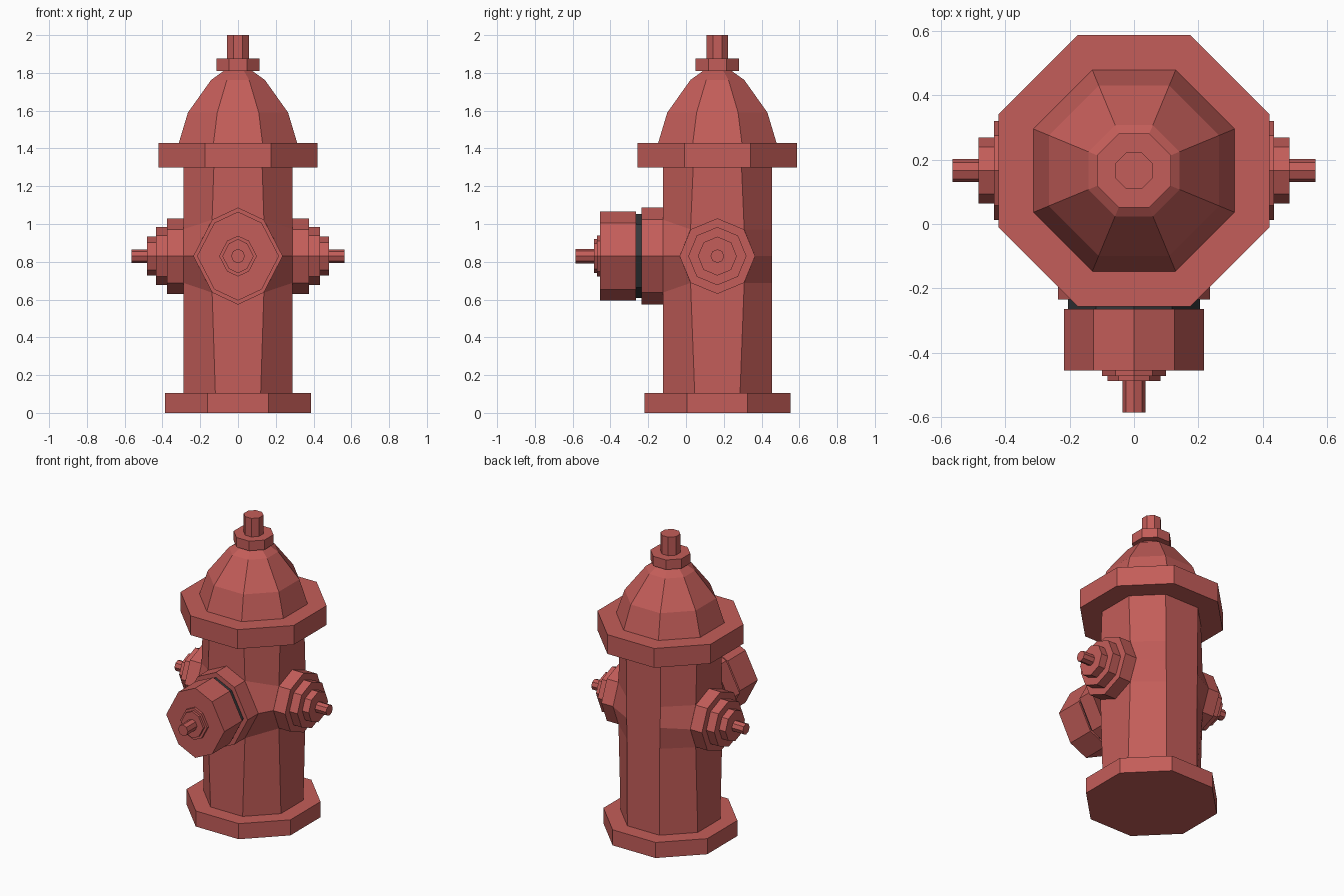
import bpy, bmesh, math

if "Cube" in bpy.data.objects:
    bpy.data.objects.remove(bpy.data.objects["Cube"])

CY = 0.166    # y of the main axis
NZ = 0.83     # height of the outlets
HALF = 0.288  # half width of the barrel


def material(name, rgb):
    m = bpy.data.materials.new(name)
    m.diffuse_color = (*rgb, 1)
    m.use_nodes = True
    m.node_tree.nodes["Principled BSDF"].inputs["Base Color"].default_value = m.diffuse_color
    return m


red = material("faded red", (0.55, 0.11, 0.10))
dark = material("dark rubber", (0.035, 0.038, 0.042))


def loft(name, rings, mat=red):
    """Skin a list of 8-point rings and cap both ends."""
    bm = bmesh.new()
    rows = [[bm.verts.new(p) for p in ring] for ring in rings]
    for a, b in zip(rows, rows[1:]):
        for i in range(8):
            j = (i + 1) % 8
            bm.faces.new((a[i], a[j], b[j], b[i]))
    bm.faces.new(rows[0])
    bm.faces.new(rows[-1])
    bmesh.ops.recalc_face_normals(bm, faces=bm.faces)
    me = bpy.data.meshes.new(name)
    bm.to_mesh(me)
    bm.free()
    me.materials.append(mat)
    ob = bpy.data.objects.new(name, me)
    bpy.context.collection.objects.link(ob)
    return ob


def flat_ring(a, z):
    """Upright octagon with flat sides facing the axes; a = half width."""
    r = a / math.cos(math.pi / 8)
    angles = [math.pi / 8 + i * math.pi / 4 for i in range(8)]
    return [(r * math.cos(t), CY + r * math.sin(t), z) for t in angles]


def front_ring(w, h, y, kx=0.577, kz=0.75):
    """Octagon facing -y with points at top, bottom and sides."""
    pts = [(1, 0), (kx, kz), (0, 1), (-kx, kz), (-1, 0), (-kx, -kz), (0, -1), (kx, -kz)]
    return [(u * w, y, NZ + v * h) for u, v in pts]


def side_ring(r, x):
    """Octagon facing x with points at top, bottom and sides."""
    angles = [i * math.pi / 4 for i in range(8)]
    return [(x, CY + r * math.cos(t), NZ + r * math.sin(t)) for t in angles]


# Upright parts
loft("base_flange", [flat_ring(0.387, 0), flat_ring(0.387, 0.105)])
loft("top_flange", [flat_ring(0.422, 1.30), flat_ring(0.422, 1.43)])
loft("dome", [flat_ring(a, z) for a, z in
              ((0.313, 1.43), (0.265, 1.59), (0.142, 1.763), (0.062, 1.82))])
loft("top_nut", [flat_ring(0.115, 1.81), flat_ring(0.115, 1.875)])
loft("top_stem", [flat_ring(0.057, 1.87), flat_ring(0.057, 2.0)])

# Barrel: corner edges flare out to meet the outlet collars
front = [(0.12, 0.105), (0.137, NZ - 0.193), (0.237, NZ), (0.137, NZ + 0.193), (0.128, 1.30)]
side = [(0.12, 0.105), (0.142, NZ - 0.142), (0.20, NZ), (0.142, NZ + 0.142), (0.128, 1.30)]
back = [(0.12, 0.105), (0.122, NZ - 0.142), (0.125, NZ), (0.127, NZ + 0.142), (0.128, 1.30)]
rings = []
for (f, fz), (s, sz), (b, bz) in zip(front, side, back):
    rings.append([(-f, CY - HALF, fz), (f, CY - HALF, fz),
                  (HALF, CY - s, sz), (HALF, CY + s, sz),
                  (b, CY + HALF, bz), (-b, CY + HALF, bz),
                  (-HALF, CY + s, sz), (-HALF, CY - s, sz)])
loft("barrel", rings)

# Large front outlet
for name, w, h, y0, y1, mat in (
        ("front_collar", 0.237, 0.257, -0.12, -0.235, red),
        ("front_seal", 0.205, 0.223, -0.23, -0.27, dark),
        ("front_cap", 0.217, 0.235, -0.265, -0.455, red),
        ("front_step_large", 0.100, 0.108, -0.45, -0.472, red),
        ("front_step_small", 0.083, 0.090, -0.47, -0.488, red)):
    loft(name, [front_ring(w, h, y0), front_ring(w, h, y1)], mat)
loft("front_stem", [front_ring(0.036, 0.038, y, 0.707, 0.707) for y in (-0.485, -0.586)])

# Stepped side outlets
for label, s in (("left", -1), ("right", 1)):
    for part, r, x0, x1 in (("collar", 0.20, 0.28, 0.375),
                            ("cap", 0.154, 0.37, 0.435),
                            ("step", 0.103, 0.43, 0.483),
                            ("stem", 0.036, 0.48, 0.565)):
        loft(f"{label}_{part}", [side_ring(r, s * x0), side_ring(r, s * x1)])
